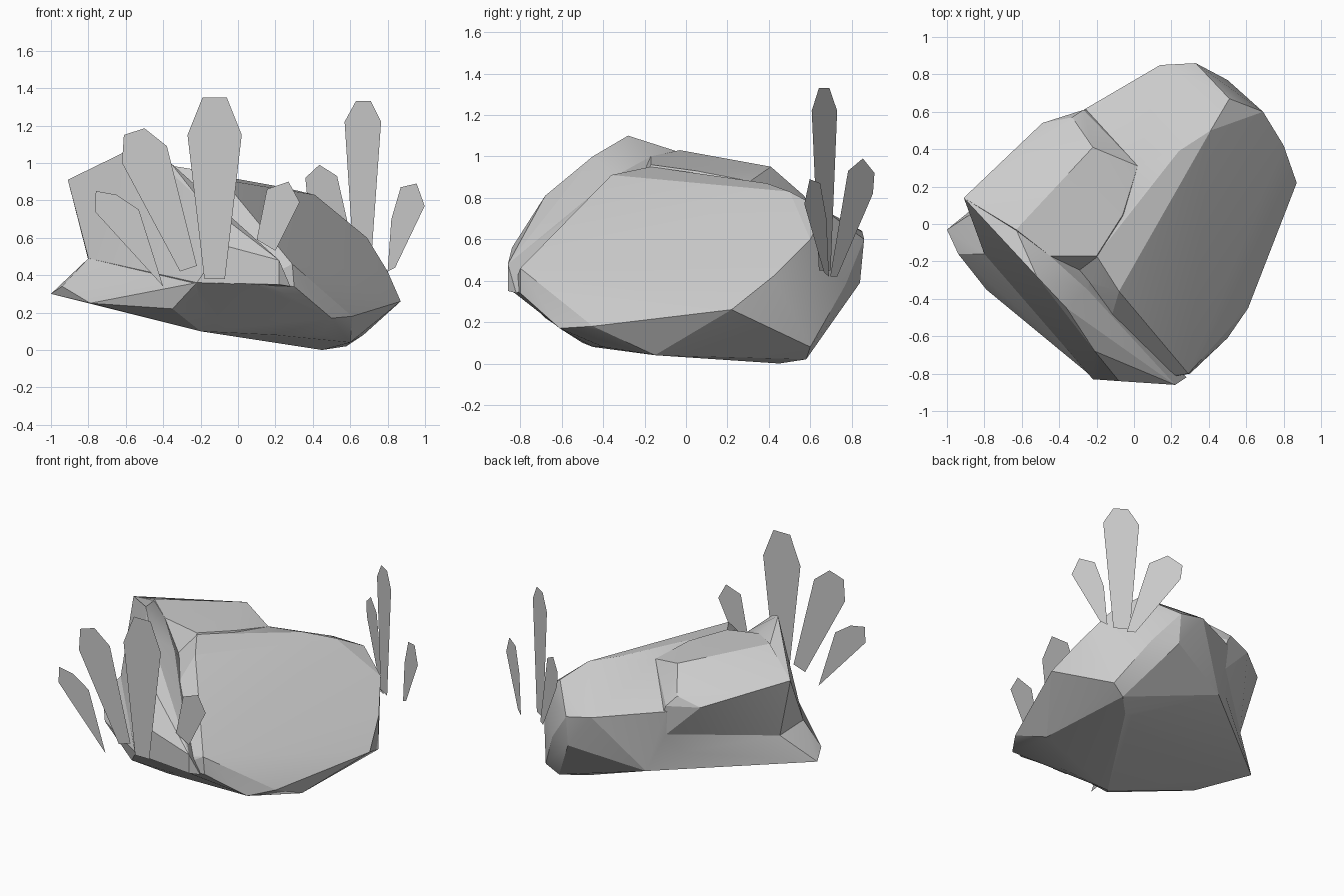
import bpy, bmesh, math


def hull(name, pts):
    """Faceted stone from its corner points."""
    bm = bmesh.new()
    for p in pts:
        bm.verts.new(p)
    bmesh.ops.convex_hull(bm, input=bm.verts)
    loose = [v for v in bm.verts if not v.link_faces]
    bmesh.ops.delete(bm, geom=loose, context='VERTS')
    bmesh.ops.dissolve_limit(bm, angle_limit=math.radians(3),
                             verts=bm.verts, edges=bm.edges)
    bmesh.ops.recalc_face_normals(bm, faces=bm.faces)
    me = bpy.data.meshes.new(name)
    bm.to_mesh(me)
    bm.free()
    ob = bpy.data.objects.new(name, me)
    bpy.context.collection.objects.link(ob)
    return ob


def blade(name, outline, x0, y0, slope=0.0):
    """Flat upright leaf: (x, z) outline on a vertical plane."""
    verts = [(x, y0 + slope * (x - x0), z) for x, z in outline]
    me = bpy.data.meshes.new(name)
    me.from_pydata(verts, [], [list(range(len(verts)))])
    ob = bpy.data.objects.new(name, me)
    bpy.context.collection.objects.link(ob)
    return ob


# Main boulder: back shoulder, right flank, front lip, underside
shoulder = [(.02, .31, .88), (.24, .39, .87), (.41, .50, .83), (.51, .67, .74),
            (.14, .85, .64), (.33, .86, .60), (.33, .84, .39), (.50, .77, .38),
            (-.27, .61, .70), (-.15, .66, .42), (-.15, .66, .27)]
flank = [(.69, .60, .60), (.80, .42, .42), (.87, .22, .26), (.69, -.20, .22),
         (.61, -.45, .18), (.50, -.61, .17), (.44, -.61, .25)]
lip = [(-.20, -.17, .95), (-.06, .05, .92), (-.08, -.36, .91), (.30, -.80, .34),
       (.29, -.80, .46), (-.22, -.83, .36), (.08, -.84, .35), (-.80, -.16, .49),
       (-.80, .10, .48)]
under = [(-.40, -.45, .18), (-.20, -.50, .10), (.20, -.45, .08), (.45, -.40, .08),
         (.60, -.15, .04), (.45, .45, 0), (.58, .58, .02), (.67, .60, .08)]
boulder = hull("boulder", shoulder + flank + lip + under)

# Higher left block with the sloping top
crown = hull("boulder_crown", [
    (-.91, .14, .91), (-.63, -.03, 1.03), (-.22, .41, .95), (-.45, -.17, 1.0),
    (-.20, -.17, .96), (-.06, .05, .93), (.02, .31, .88), (-.27, .61, .74),
    (-.33, .57, .81), (-.49, .54, .76), (-.80, -.16, .49), (-.80, .10, .48),
    (-.15, .62, .42), (-.15, -.35, .6), (.1, .2, .5)])

# Crest along the front left cliff
crest = hull("boulder_crest", [
    (-.91, .14, .91), (-.52, -.28, 1.10), (-.36, -.45, 1.0), (-.21, -.68, .81),
    (-.15, -.76, .68), (-.08, -.84, .56), (.22, -.86, .48), (-.63, -.03, 1.02),
    (-.45, -.17, 1.0), (-.25, -.35, .90), (-.80, -.16, .49), (-.22, -.83, .36),
    (.22, -.86, .35), (.28, -.82, .34), (-.2, -.2, .6)])

# Low ledge jutting out on the left
ledge = hull("boulder_ledge", [
    (-1.0, -.03, .30), (-.94, -.16, .34), (-.79, -.35, .25), (-.35, -.68, .22),
    (-.65, -.41, .32), (-.80, -.16, .49), (-.80, .10, .48), (-.15, .66, .42),
    (-.15, .66, .27), (-.22, -.82, .36), (-.40, -.45, .18), (-.20, -.50, .10),
    (.45, .45, .01), (.20, -.45, .08)])

# Fuse the blocks into one rock
for part in (crown, crest, ledge):
    mod = boulder.modifiers.new(part.name, 'BOOLEAN')
    mod.operation = 'UNION'
    mod.solver = 'EXACT'
    mod.object = part
bpy.context.view_layer.objects.active = boulder
boulder.select_set(True)
for mod in list(boulder.modifiers):
    bpy.ops.object.modifier_apply(modifier=mod.name)
for part in (crown, crest, ledge):
    bpy.data.objects.remove(part)
bpy.ops.object.shade_smooth_by_angle(angle=math.radians(18))

# Front leaf cluster
blade("front_leaf_tall", [(-.18, .38), (-.07, .38), (.02, 1.15), (-.06, 1.35),
                          (-.19, 1.35), (-.27, 1.15)], 0, -.885)
blade("front_leaf_left", [(-.31, .42), (-.22, .45), (-.38, 1.09), (-.50, 1.185),
                          (-.61, 1.15), (-.62, 1.0)], 0, -.88)
blade("front_leaf_small", [(-.40, .34), (-.53, .75), (-.65, .83), (-.76, .85),
                           (-.765, .74)], 0, -.90)
blade("front_leaf_right", [(.10, .59), (.20, .53), (.33, .79), (.27, .90),
                           (.155, .86)], 0, -.83)

# Back leaf cluster
blade("back_leaf_tall", [(.62, .45), (.71, .45), (.765, 1.22), (.71, 1.33),
                         (.63, 1.33), (.57, 1.22)], .665, .67, -.63)
blade("back_leaf_left", [(.60, .42), (.645, .42), (.53, .93), (.435, .99),
                         (.36, .92), (.37, .82)], .44, .85, -.75)
blade("back_leaf_right", [(.80, .42), (.84, .44), (.998, .77), (.955, .89),
                          (.87, .87), (.82, .70)], .80, .69, -.60)
